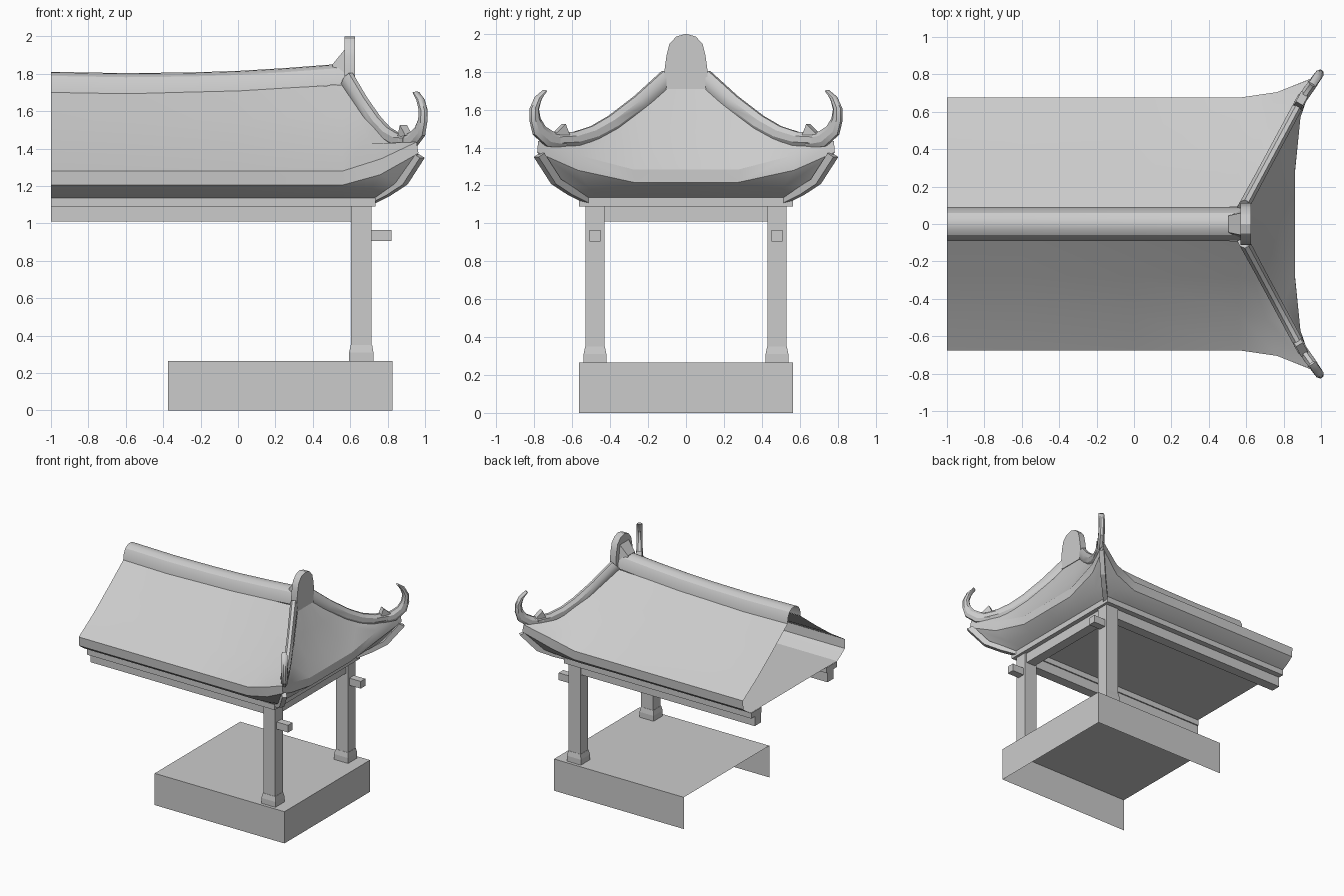
import bpy, bmesh, math
from mathutils import Vector

if "Cube" in bpy.data.objects:
    bpy.data.objects.remove(bpy.data.objects["Cube"])


def make(name, verts, faces, mirror=False, smooth=False):
    """Mesh object from points; optionally mirrored across y and smooth shaded."""
    me = bpy.data.meshes.new(name)
    bm = bmesh.new()
    vs = [bm.verts.new(v) for v in verts]
    for f in faces:
        bm.faces.new([vs[i] for i in f])
    bmesh.ops.recalc_face_normals(bm, faces=bm.faces)
    bm.to_mesh(me)
    bm.free()
    ob = bpy.data.objects.new(name, me)
    bpy.context.collection.objects.link(ob)
    if mirror:
        m = ob.modifiers.new("mirror", 'MIRROR')
        m.use_axis = (False, True, False)
    if smooth:
        bpy.ops.object.select_all(action='DESELECT')
        bpy.context.view_layer.objects.active = ob
        ob.select_set(True)
        bpy.ops.object.shade_smooth_by_angle(angle=math.radians(30))
    return ob


def loft(name, rings, closed=True, caps=True, **kw):
    """Skin a list of equal-length point rows."""
    n = len(rings[0])
    faces = []
    for i in range(len(rings) - 1):
        for j in range(n if closed else n - 1):
            k = (j + 1) % n
            faces.append((i * n + j, i * n + k, (i + 1) * n + k, (i + 1) * n + j))
    if caps:
        faces += [tuple(range(n)), tuple(range((len(rings) - 1) * n, len(rings) * n))]
    return make(name, [p for r in rings for p in r], faces, **kw)


def rect(x0, x1, y0, y1, z):
    return [(x0, y0, z), (x1, y0, z), (x1, y1, z), (x0, y1, z)]


def box(name, x0, x1, y0, y1, z0, z1, **kw):
    return loft(name, [rect(x0, x1, y0, y1, z0), rect(x0, x1, y0, y1, z1)], **kw)


# Vertical planes for swept parts: x, y of an origin and dx/dy
HIP, HORN, RIB = (0.59, 0.10, 0.54), (0.892, 0.66, 0.70), (0.725, 0.53, 1.0)


def on_plane(plane, y, z, side=0.0):
    """Point in a vertical plane, shifted sideways."""
    x0, y0, m = plane
    n = math.hypot(1, m)
    return Vector((x0 + m * (y - y0) + side / n, y - side * m / n, z))


def sweep(name, plane, path, sides, smooth):
    """Sweep an oval along (y, z, half width, half height) in a plane."""
    rings = []
    for i, (y, z, w, h) in enumerate(path):
        a, b = path[max(i - 1, 0)], path[min(i + 1, len(path) - 1)]
        t = Vector((b[0] - a[0], b[1] - a[1])).normalized()
        ring = []
        for k in range(sides):
            ang = 2 * math.pi * (k + 0.5) / sides
            u, v = math.cos(ang) * w, math.sin(ang) * h
            ring.append(on_plane(plane, y - t.y * v, z + t.x * v, u))
        rings.append(ring)
    return loft(name, rings, mirror=True, smooth=smooth)


# Base: open underneath and on the left
x0, x1, b, h = -0.375, 0.825, 0.565, 0.265
make("base", rect(x0, x1, -b, b, 0) + rect(x0, x1, -b, b, h),
     [(4, 5, 6, 7), (0, 1, 5, 4), (1, 2, 6, 5), (2, 3, 7, 6)])

# Pillars, footings and stub brackets
box("pillar", 0.605, 0.715, 0.43, 0.53, 0.265, 1.09, mirror=True)
loft("pillar_footing", [rect(0.594, 0.724, 0.42, 0.54, 0.265),
                        rect(0.594, 0.724, 0.42, 0.54, 0.31),
                        rect(0.603, 0.717, 0.428, 0.532, 0.35)], mirror=True)
box("bracket", 0.71, 0.82, 0.45, 0.51, 0.905, 0.965, mirror=True)

# Beams and wall plates
box("long_beam", -1, 0.61, 0.44, 0.52, 1.01, 1.09, mirror=True)
box("end_beam", 0.62, 0.70, -0.44, 0.44, 1.01, 1.09)
box("long_plate", -1, 0.735, 0.43, 0.565, 1.09, 1.135, mirror=True)
box("end_plate", 0.59, 0.735, -0.43, 0.43, 1.09, 1.135)
make("ceiling", rect(-1, 0.735, -b, b, 1.14), [(0, 1, 2, 3)])

# Roof: stations of top, eave top, eave bottom, plate points and sag
stations = [
    ((-1, .085, 1.70), (-1, .675, 1.28), (-1, .67, 1.205), (-1, .56, 1.135), .015),
    ((-.6, .085, 1.695), (-.6, .675, 1.28), (-.6, .67, 1.205), (-.6, .56, 1.135), .015),
    ((0, .085, 1.71), (0, .675, 1.28), (0, .67, 1.205), (0, .56, 1.135), .015),
    ((.56, .09, 1.74), (.56, .675, 1.28), (.56, .67, 1.205), (.56, .56, 1.135), .025),
    ((.58, .10, 1.74), (.765, .705, 1.345), (.76, .70, 1.26), (.66, .56, 1.135), .05),
    ((.60, .10, 1.73), (.955, .78, 1.435), (.965, .785, 1.375), (.735, .56, 1.135), .10),
    ((.62, .09, 1.71), (.89, .57, 1.36), (.89, .57, 1.28), (.735, .45, 1.135), .05),
    ((.62, .06, 1.71), (.86, .28, 1.285), (.86, .27, 1.215), (.735, .25, 1.135), .02),
    ((.62, 0, 1.71), (.86, 0, 1.285), (.86, 0, 1.215), (.735, 0, 1.135), .02),
]
rows = []
for T, L, E, P, sag in stations:
    T, L, E, P = map(Vector, (T, L, E, P))
    down = Vector((0, 0, -sag))
    rows.append([T, T.lerp(L, .33) + down * .75, T.lerp(L, .67) + down,
                 L, E, E.lerp(P, .5) + down * .4, P])
loft("roof", rows, closed=False, caps=False, mirror=True, smooth=True)

# Main ridge: arched cover with a gentle sag
arch = [(.088, -.11), (.08, -.06), (.06, -.022), (.03, -.004), (0, 0)]
arch += [(-y, z) for y, z in arch[-2::-1]]
ridge = [(-1, 1.81), (-.6, 1.803), (-.25, 1.807), (0, 1.815), (.25, 1.83), (.58, 1.855)]
loft("ridge", [[(x, y, top + z) for y, z in arch] for x, top in ridge],
     closed=False, caps=False, smooth=True)
loft("ridge_flare", [[(.505, -.045, 1.80), (.505, .045, 1.80), (.505, .045, 1.85), (.505, -.045, 1.85)],
                     [(.575, -.08, 1.78), (.575, .08, 1.78), (.575, .06, 1.935), (.575, -.06, 1.935)]])

# Upright rounded end plate
half = [(.115, 1.71), (.112, 1.82), (.102, 1.89), (.088, 1.945), (.052, 1.985), (0, 2.0)]
plate = half + [(-y, z) for y, z in half[-2::-1]]
loft("ridge_end", [[(x, y, z) for y, z in plate] for x in (.57, .625)], smooth=True)

# Hip ridges ending in upturned horns
sweep("hip_ridge", HIP, [(.09, 1.765, .032, .055), (.24, 1.635, .03, .05), (.38, 1.53, .03, .048),
                         (.48, 1.475, .03, .045), (.58, 1.445, .03, .042), (.68, 1.44, .03, .042)],
      8, True)
sweep("horn", HORN, [(.64, 1.43, .028, .04), (.72, 1.445, .028, .045), (.775, 1.49, .026, .038),
                     (.797, 1.55, .024, .027), (.80, 1.605, .024, .021), (.78, 1.66, .024, .016),
                     (.745, 1.70, .022, .006)], 8, True)

# Small spike before each horn
tri = [(.62, 1.46), (.645, 1.525), (.70, 1.47)]
loft("hip_spike", [[on_plane(HIP, y, z, s) for y, z in tri] for s in (-.022, .022)], mirror=True)

# Ribs under the raised corners
sweep("corner_rib", RIB, [(.52, 1.125, .026, .026), (.60, 1.165, .026, .026), (.685, 1.22, .026, .026),
                          (.775, 1.36, .026, .026)], 4, False)
